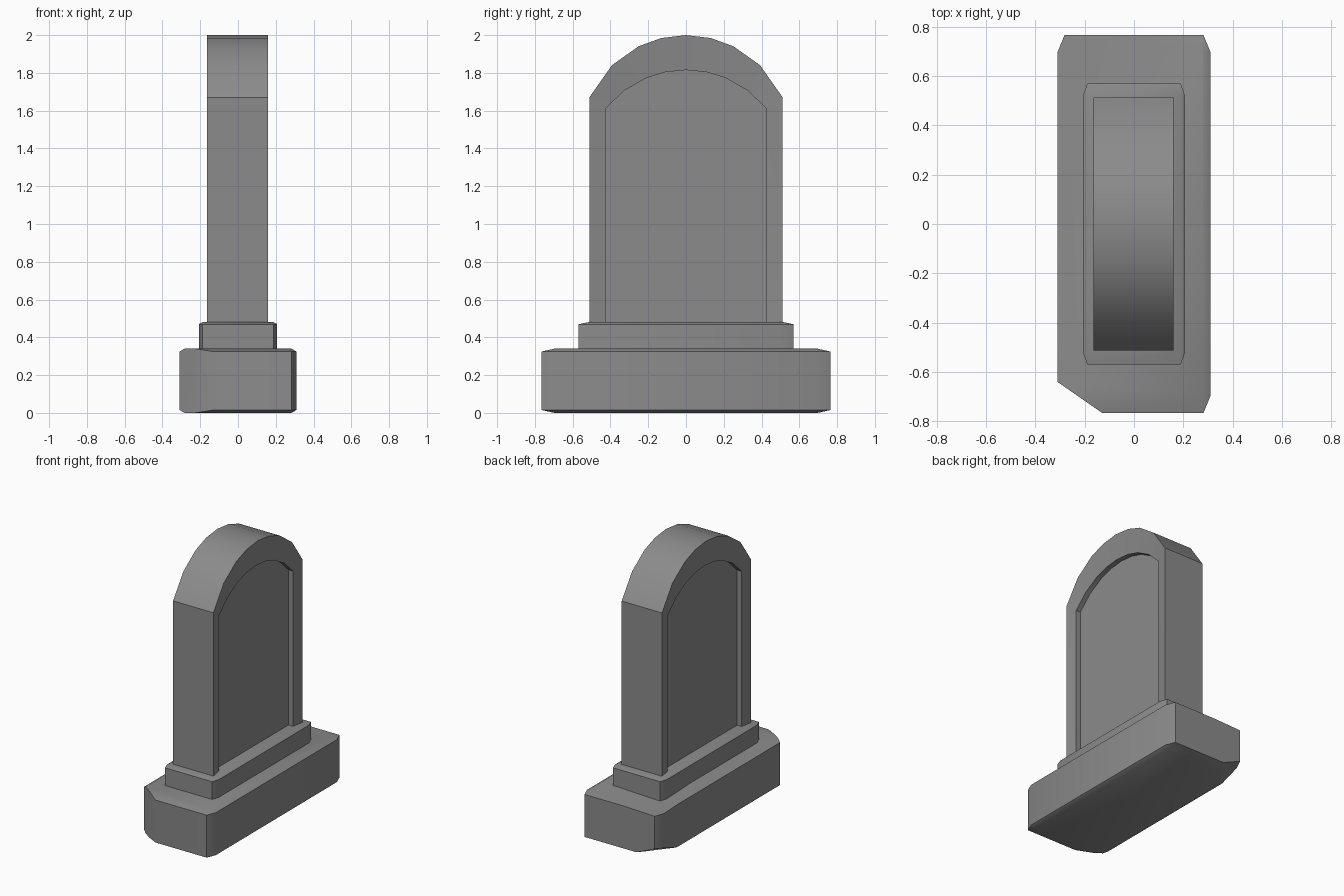
import bpy, bmesh, math
from mathutils import Vector

if "Cube" in bpy.data.objects:
    bpy.data.objects.remove(bpy.data.objects["Cube"])

stone = bpy.data.materials.new("dark_stone")
stone.diffuse_color = (0.26, 0.26, 0.26, 1)
stone.use_nodes = True
stone.node_tree.nodes["Principled BSDF"].inputs["Base Color"].default_value = stone.diffuse_color


def finish(bm, name, smooth):
    bmesh.ops.recalc_face_normals(bm, faces=bm.faces)
    me = bpy.data.meshes.new(name)
    bm.to_mesh(me)
    bm.free()
    me.materials.append(stone)
    ob = bpy.data.objects.new(name, me)
    bpy.context.collection.objects.link(ob)
    bpy.ops.object.select_all(action='DESELECT')
    ob.select_set(True)
    bpy.context.view_layer.objects.active = ob
    bpy.ops.object.shade_smooth_by_angle(angle=math.radians(smooth))
    return ob


def bevelled_block(size, z_mid, width=0.045):
    # unit cube chamfered first, then stretched, so chamfers follow the proportions
    bm = bmesh.new()
    bmesh.ops.create_cube(bm, size=1)
    bmesh.ops.bevel(bm, geom=bm.edges[:], offset=width, segments=1,
                    affect='EDGES', profile=0.5)
    bmesh.ops.scale(bm, vec=size, verts=bm.verts)
    bmesh.ops.translate(bm, vec=(0, 0, z_mid), verts=bm.verts)
    return bm


def chip(bm, a, b, c, outside):
    # slice off the part of a convex block on the same side as the outside point
    a, b, c, outside = map(Vector, (a, b, c, outside))
    n = (b - a).cross(c - a).normalized()
    if n.dot(outside - a) < 0:
        n = -n
    res = bmesh.ops.bisect_plane(bm, geom=bm.verts[:] + bm.edges[:] + bm.faces[:],
                                 plane_co=a, plane_no=n, clear_outer=True)
    cut = [e for e in res['geom_cut'] if isinstance(e, bmesh.types.BMEdge)]
    bmesh.ops.contextual_create(bm, geom=cut)


def arch(half, spring, top, bottom):
    # upright sides with a circular-segment head, as (y, z) points
    rise = top - spring
    r = (half ** 2 + rise ** 2) / (2 * rise)
    ys = [f * half for f in (0.255, 0.49, 0.765, 1)]
    ys = [-y for y in reversed(ys)] + [0] + ys
    head = [(y, top - r + math.sqrt(r * r - y * y)) for y in ys]
    return [(-half, bottom)] + head + [(half, bottom)]


# worn base with broken corners on the left side
base = bevelled_block((0.62, 1.53, 0.34), 0.17)
chip(base, (-0.31, -0.64, 0), (-0.13, -0.765, 0), (-0.31, -0.64, 0.3), (-0.31, -0.765, 0.1))
chip(base, (-0.31, 0.14, 0.34), (0.28, 0.70, 0.34), (-0.31, 0.765, 0.315), (-0.31, 0.765, 0.4))
chip(base, (-0.31, 0.50, 0), (-0.10, 0.765, 0), (-0.31, 0.765, 0.09), (-0.31, 0.765, -0.1))
finish(base, "base", 40)

# plinth step, sunk into the base
finish(bevelled_block((0.415, 1.14, 0.24), 0.36), "plinth", 30)

# arched slab: each broad face has a rim sloping gently in to a sunken panel
outer = arch(0.512, 1.67, 2.0, 0.45)
inner = arch(0.427, 1.61, 1.815, 0.45)
x0, x1, slope, depth = -0.165, 0.16, 0.015, 0.052
bm = bmesh.new()
rings = [[bm.verts.new((x, y, z)) for y, z in path] for x, path in (
    (x0 + depth, inner), (x0 + slope, inner), (x0, outer),
    (x1, outer), (x1 - slope, inner), (x1 - depth, inner))]
for p, q in zip(rings, rings[1:]):
    for i in range(len(p) - 1):
        bm.faces.new((p[i], p[i + 1], q[i + 1], q[i]))
bm.faces.new(rings[0])
bm.faces.new(rings[-1])
bmesh.ops.holes_fill(bm, edges=bm.edges[:], sides=0)
finish(bm, "slab", 30)
